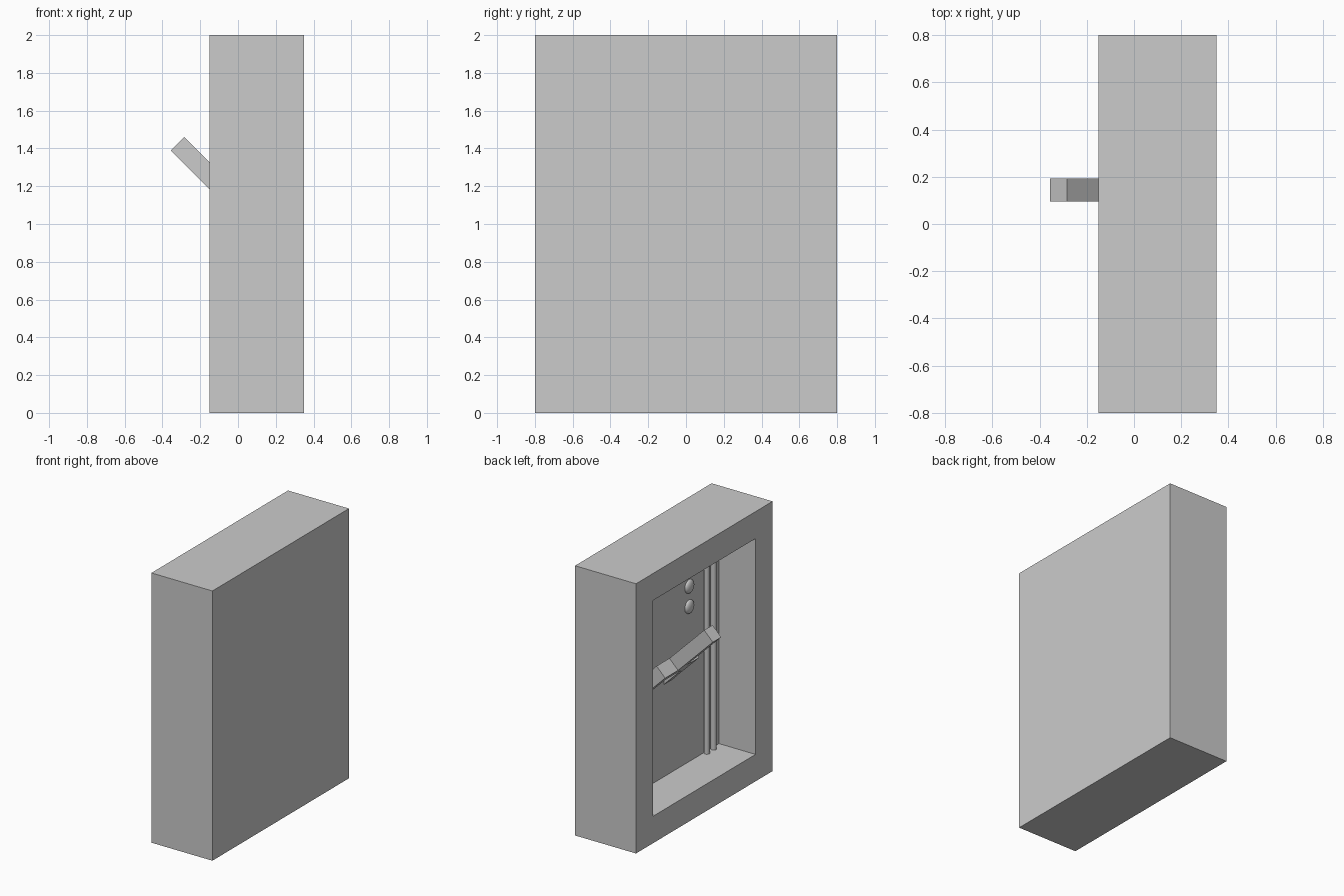
import bpy
from math import radians, sqrt
from mathutils import Vector, Matrix

if "Cube" in bpy.data.objects:
    bpy.data.objects.remove(bpy.data.objects["Cube"])

TILT = Matrix.Rotation(radians(-45), 4, 'Y')   # local z points out of the cabinet and up


def box(name, lo, hi, frame=None):
    lo, hi = Vector(lo), Vector(hi)
    bpy.ops.mesh.primitive_cube_add(size=1)
    o = bpy.context.object
    o.name = name
    m = Matrix.Translation((lo + hi) / 2) @ Matrix.Diagonal((*(hi - lo), 1))
    o.data.transform(frame @ m if frame else m)
    return o


# Cabinet shell with a recess in its -x face
cabinet = box("cabinet", (-0.15, -0.8, 0), (0.35, 0.8, 2))
cutter = box("recess_cutter", (-0.3, -0.6, 0.2), (0.15, 0.6, 1.8))
mod = cabinet.modifiers.new("recess", 'BOOLEAN')
mod.object = cutter
mod.solver = 'EXACT'
bpy.context.view_layer.objects.active = cabinet
bpy.ops.object.modifier_apply(modifier="recess")
bpy.data.objects.remove(cutter)

# Vertical conduits against the back wall
for i, y in enumerate((-0.43, -0.51)):
    bpy.ops.mesh.primitive_cylinder_add(vertices=24, radius=0.02, depth=1.6, location=(0.13, y, 1.0))
    bpy.context.object.name = f"conduit_{i + 1}"
    bpy.ops.object.shade_smooth_by_angle()

# Flattened indicator lamps
for i, z in enumerate((1.5, 1.35)):
    bpy.ops.mesh.primitive_uv_sphere_add(segments=32, ring_count=16, radius=0.05, location=(0.15, -0.25, z))
    o = bpy.context.object
    o.name = f"lamp_{i + 1}"
    o.scale.x = 0.5
    bpy.ops.object.shade_smooth()

# Tilted switch: grip, crossbar and two arms reaching the back wall
frame = Matrix.Translation((-0.035, 0.144, 1.14)) @ TILT
box("switch_grip", (-0.05, -0.049, -0.05), (0.05, 0.049, 0.403), frame)
box("switch_crossbar", (-0.05, -0.2, -0.1), (0.05, 0.2, 0), frame)
for side, y in (("left", 0.15), ("right", -0.15)):
    box(f"switch_arm_{side}", (-0.05, y - 0.05, -0.35), (0.05, y + 0.05, -0.05), frame)
